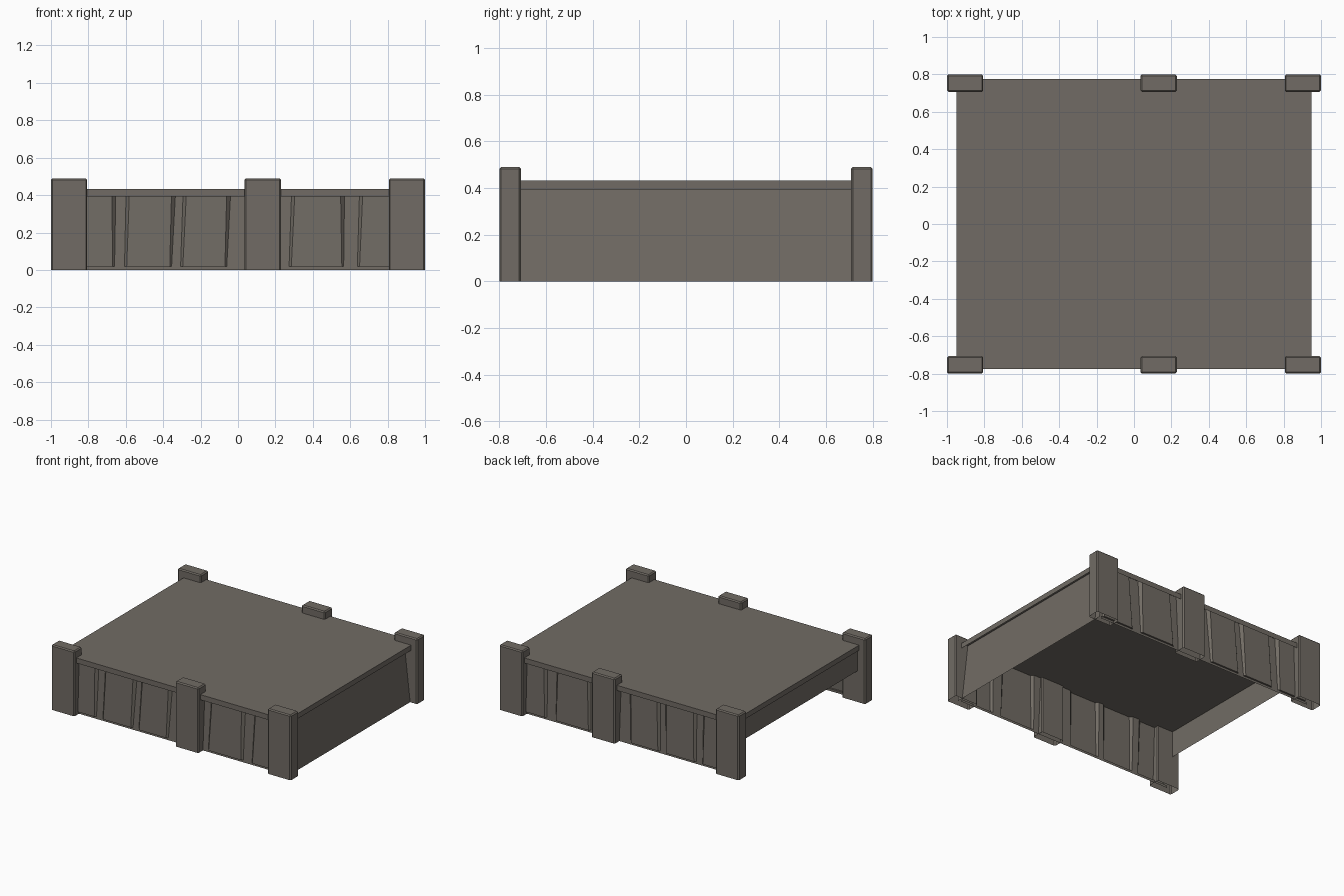
import bpy, bmesh

if "Cube" in bpy.data.objects:
    bpy.data.objects.remove(bpy.data.objects["Cube"])

mat = bpy.data.materials.new("grey brown wood")
mat.diffuse_color = (0.165, 0.148, 0.128, 1)
mat.use_nodes = True
mat.node_tree.nodes["Principled BSDF"].inputs["Base Color"].default_value = mat.diffuse_color


def add_object(name, bm):
    me = bpy.data.meshes.new(name)
    bm.to_mesh(me)
    bm.free()
    me.materials.append(mat)
    ob = bpy.data.objects.new(name, me)
    bpy.context.collection.objects.link(ob)
    return ob


def quad(bm, *pts):
    bm.faces.new([bm.verts.new(p) for p in pts])


def open_box(x0, x1, y0, y1, z0, z1, bevel=0):
    """Box without a bottom face, optionally with softened edges."""
    bm = bmesh.new()
    bmesh.ops.create_cube(bm, size=1)
    for v in bm.verts:
        v.co = ((x0, x1)[v.co.x > 0], (y0, y1)[v.co.y > 0], (z0, z1)[v.co.z > 0])
    if bevel:
        edges = [e for e in bm.edges if any(v.co.z > z0 + 0.01 for v in e.verts)]
        bmesh.ops.bevel(bm, geom=edges, offset=bevel, segments=1,
                        affect='EDGES', profile=0.5)
    bmesh.ops.recalc_face_normals(bm, faces=bm.faces)
    base = [f for f in bm.faces if all(v.co.z < z0 + 0.001 for v in f.verts)]
    bmesh.ops.delete(bm, geom=base, context='FACES_ONLY')
    return bm


# deck: top sheet with a hanging rim
DECK = 0.432
add_object("deck", open_box(-0.95, 0.95, -0.775, 0.775, 0.393, DECK))

# six posts
for x0, x1 in ((-1.0, -0.806), (0.035, 0.229), (0.806, 1.0)):
    for side, y0, y1 in (("front", -0.8, -0.707), ("back", 0.707, 0.8)):
        add_object(side + "_post", open_box(x0, x1, y0, y1, 0, 0.49, 0.008))

# long walls: leaning sheet with raised planks, shallow tapered gaps between
FOOT, LEDGE, TOP = 0.757, 0.018, DECK
# each plank: left foot, left top, right foot, right top
planks = ((-0.9, -0.9, -0.67, -0.675), (-0.595, -0.58, -0.365, -0.355),
          (-0.295, -0.275, -0.07, -0.06), (0.285, 0.305, 0.555, 0.548),
          (0.65, 0.668, 0.9, 0.9))
for side, s in (("front", -1), ("back", 1)):
    bm = bmesh.new()
    y0, ya, yb = s * 0.745, s * 0.757, s * 0.742   # foot, plank low, plank top
    ga, gb = s * 0.744, s * 0.722                  # gap low, gap top

    def face(*pts):
        quad(bm, *(pts if s < 0 else pts[::-1]))

    # foot strip
    face((-0.92, y0, 0), (0.92, y0, 0), (0.92, ga, LEDGE), (-0.92, ga, LEDGE))
    for i, (lf, lt, rf, rt) in enumerate(planks):
        face((lf, ya, LEDGE), (rf, ya, LEDGE), (rt, yb, TOP), (lt, yb, TOP))
        face((lf, ga, LEDGE), (rf, ga, LEDGE), (rf, ya, LEDGE), (lf, ya, LEDGE))
        # sloped plank sides and the gap between this plank and the next
        r0, r1 = rf + 0.01, rt + 0.022
        face((rf, ya, LEDGE), (r0, ga, LEDGE), (r1, gb, TOP), (rt, yb, TOP))
        if i + 1 < len(planks):
            nf, nt = planks[i + 1][:2]
            l0, l1 = nf - 0.012, nt - 0.018
            face((r0, ga, LEDGE), (l0, ga, LEDGE), (l1, gb, TOP), (r1, gb, TOP))
            face((l0, ga, LEDGE), (nf, ya, LEDGE), (nt, yb, TOP), (l1, gb, TOP))
    bmesh.ops.remove_doubles(bm, verts=bm.verts, dist=0.0005)
    add_object(side + "_planked_wall", bm)

# right end wall, leaning outward at the foot
bm = bmesh.new()
quad(bm, (0.942, -0.755, 0), (0.942, 0.755, 0), (0.893, 0.755, TOP), (0.893, -0.755, TOP))
add_object("right_wall", bm)

# short skirt over the open left end
bm = bmesh.new()
quad(bm, (-0.938, 0.755, 0.235), (-0.938, -0.755, 0.235), (-0.938, -0.755, TOP), (-0.938, 0.755, TOP))
add_object("left_skirt", bm)
